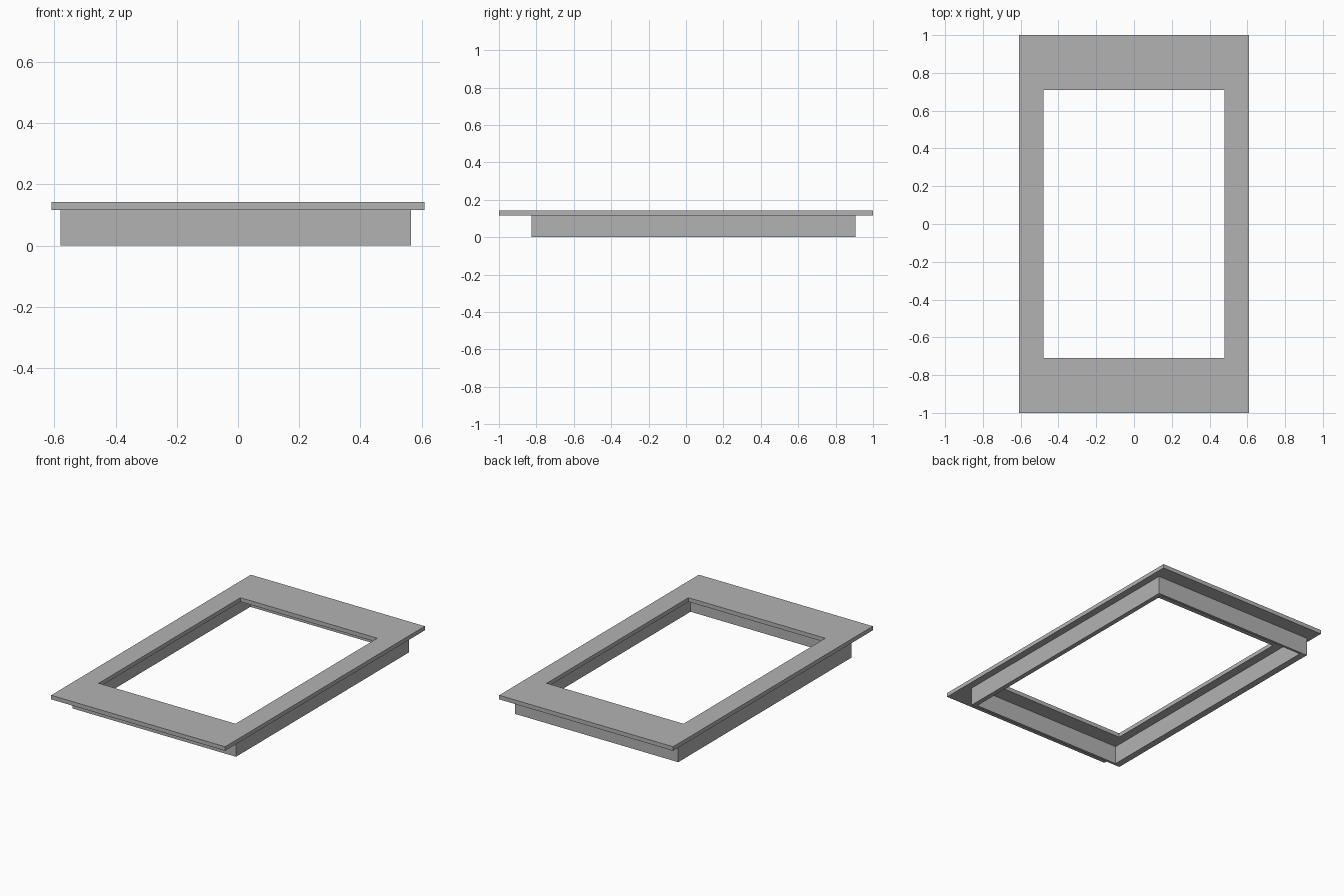
import bpy
import bmesh

cube = bpy.data.objects.get("Cube")
if cube:
    bpy.data.objects.remove(cube, do_unlink=True)

grey = bpy.data.materials.new("plain grey")
grey.use_nodes = True
grey.diffuse_color = (0.45, 0.45, 0.45, 1)
grey.node_tree.nodes["Principled BSDF"].inputs["Base Color"].default_value = grey.diffuse_color


def rectangular_ring(name, outer, inner, bottom, top):
    """Rectangular frame; outer and inner are (x0, x1, y0, y1)."""
    bm = bmesh.new()

    def loop(rect, z):
        x0, x1, y0, y1 = rect
        return [bm.verts.new((x, y, z)) for x, y in ((x0, y0), (x1, y0), (x1, y1), (x0, y1))]

    # Four loops around the section, bridged in a closed circuit
    loops = [loop(outer, bottom), loop(outer, top), loop(inner, top), loop(inner, bottom)]
    for k in range(4):
        a, b = loops[k], loops[(k + 1) % 4]
        for i in range(4):
            j = (i + 1) % 4
            bm.faces.new((a[i], a[j], b[j], b[i]))
    bmesh.ops.recalc_face_normals(bm, faces=bm.faces)
    mesh = bpy.data.meshes.new(name)
    bm.to_mesh(mesh)
    bm.free()
    mesh.materials.append(grey)
    obj = bpy.data.objects.new(name, mesh)
    bpy.context.collection.objects.link(obj)
    return obj


# Flat trim plate on top
rectangular_ring("trim_plate", (-0.61, 0.61, -1, 1), (-0.48, 0.48, -0.71, 0.71), 0.116, 0.142)

# Thin-walled skirt below, slightly off centre
rectangular_ring("skirt", (-0.58, 0.565, -0.827, 0.906), (-0.537, 0.535, -0.81, 0.89), 0, 0.116)
